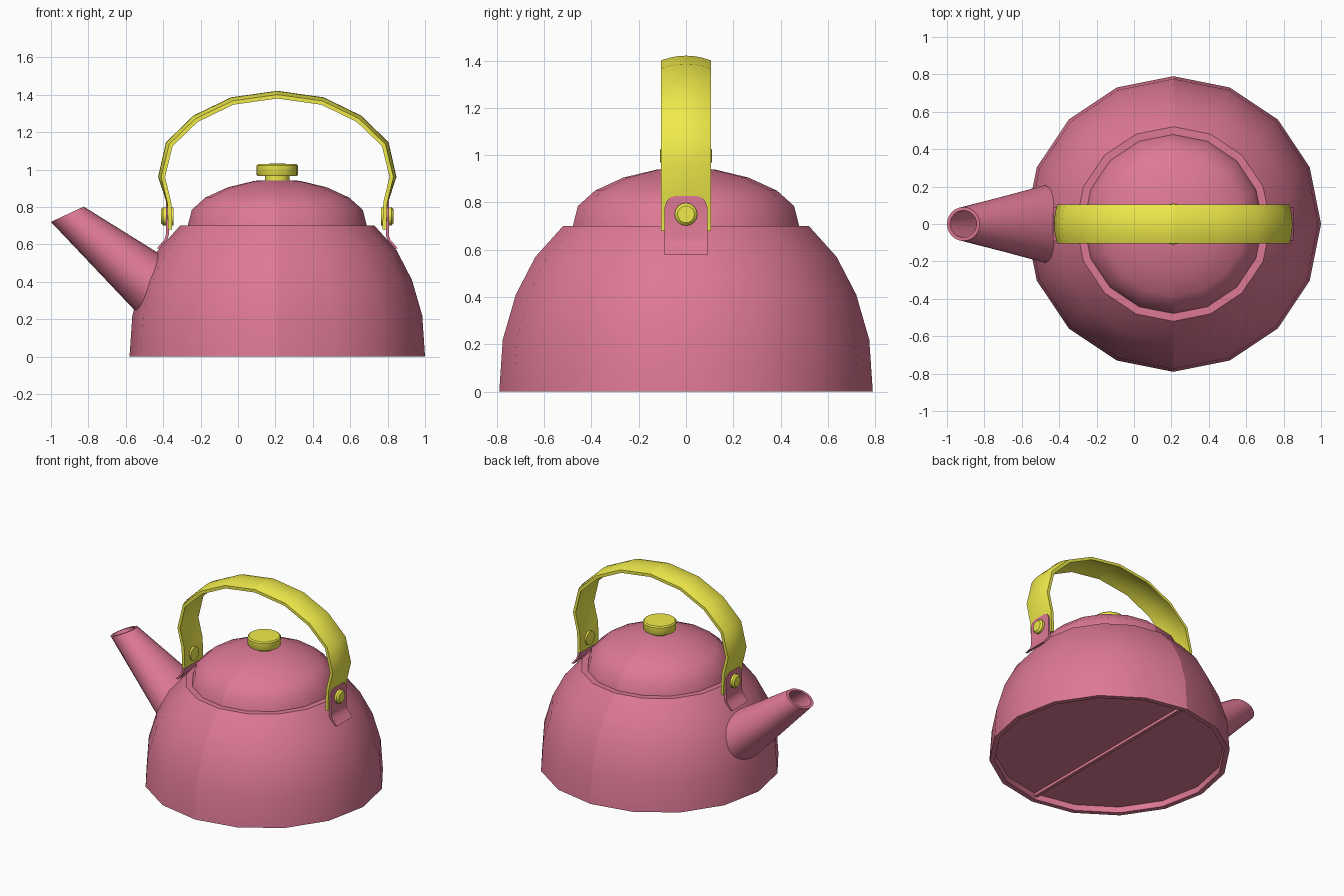
import bpy, bmesh, math
from mathutils import Vector

if "Cube" in bpy.data.objects:
    bpy.data.objects.remove(bpy.data.objects["Cube"])

CX = 0.21  # axis of the pot; the spout pulls the model off centre


def material(name, rgb):
    m = bpy.data.materials.new(name)
    m.diffuse_color = (*rgb, 1)
    m.use_nodes = True
    m.node_tree.nodes["Principled BSDF"].inputs["Base Color"].default_value = m.diffuse_color
    return m


PINK = material("pink_enamel", (0.73, 0.19, 0.30))
YELLOW = material("yellow_plastic", (0.87, 0.83, 0.07))


def loft(name, rings, mat, loop=True, caps=True, mirror=True, angle=40):
    """Skin a list of rings; the pot axis is the object's origin."""
    bm = bmesh.new()
    rows = [[bm.verts.new(p) for p in ring] for ring in rings]
    n = len(rows[0])
    for a, b in zip(rows, rows[1:]):
        for i in range(n if loop else n - 1):
            j = (i + 1) % n
            bm.faces.new((a[i], a[j], b[j], b[i]))
    if caps:
        bm.faces.new(rows[0])
        bm.faces.new(rows[-1])
    bmesh.ops.remove_doubles(bm, verts=bm.verts, dist=1e-5)
    bmesh.ops.recalc_face_normals(bm, faces=bm.faces)
    me = bpy.data.meshes.new(name)
    bm.to_mesh(me)
    bm.free()
    me.materials.append(mat)
    ob = bpy.data.objects.new(name, me)
    ob.location.x = CX
    bpy.context.collection.objects.link(ob)
    bpy.ops.object.select_all(action='DESELECT')
    ob.select_set(True)
    bpy.context.view_layer.objects.active = ob
    bpy.ops.object.shade_smooth_by_angle(angle=math.radians(angle))
    if mirror:
        ob.modifiers.new("mirror", 'MIRROR').use_mirror_merge = False
    return ob


def half_lathe(name, profile, mat, segs=8):
    """Half a turned shape, mirrored so the halves meet in a visible seam."""
    rings = []
    for r, z in profile:
        angs = [-math.pi / 2 + math.pi * k / segs for k in range(segs + 1)]
        rings.append([(r * math.cos(a), r * math.sin(a), z) for a in angs])
    ob = loft(name, rings, mat, loop=False, caps=False)
    # half profiles that are open get their normals from the profile order
    bm = bmesh.new()
    bm.from_mesh(ob.data)
    top = max(bm.faces, key=lambda f: f.calc_center_median().z)
    if top.normal.z < 0:
        bmesh.ops.reverse_faces(bm, faces=bm.faces)
    bm.to_mesh(ob.data)
    bm.free()
    return ob


# Body with a recessed base, ending in the narrow ledge around the lid
half_lathe("body", [(0, 0.04), (0.75, 0.04), (0.755, 0), (0.79, 0), (0.775, 0.22),
                    (0.72, 0.41), (0.637, 0.57), (0.52, 0.70), (0.45, 0.70)], PINK)
# Rib across the base
loft("base_rib", [[(0, y, 0.02), (0.012, y, 0.02), (0.012, y, 0.045), (0, y, 0.045)]
                  for y in (-0.755, 0.755)], PINK)
# Lid
half_lathe("lid", [(0.48, 0.695), (0.457, 0.785), (0.385, 0.85), (0.265, 0.905),
                   (0.12, 0.94), (0, 0.945)], PINK)
# Knob
half_lathe("knob", [(0.065, 0.93), (0.065, 0.965), (0.105, 0.965), (0.11, 0.972),
                    (0.11, 1.022), (0.102, 1.03), (0, 1.032)], YELLOW)

# Handle: a curved strip following half an arch; it flattens at the ends
path = [Vector(p) for p in ((0, 1.38), (0.235, 1.347), (0.425, 1.255), (0.56, 1.125),
                            (0.60, 0.96), (0.567, 0.825), (0.562, 0.68))]
bulge = [0.02, 0.02, 0.02, 0.02, 0.016, 0.004, 0]
rings = []
for i, p in enumerate(path):
    a, b = path[max(i - 1, 0)], path[min(i + 1, len(path) - 1)]
    t = (b - a).normalized()
    nrm = Vector((-t.y, t.x)) if i else Vector((0, 1))
    inner, outer = [], []
    for k in range(-3, 4):
        q = p + nrm * bulge[i] * (1 - (k / 3) ** 2)
        o = q + nrm * 0.021
        inner.append((q.x, 0.105 * k / 3, q.y))
        outer.append((o.x, 0.105 * k / 3, o.y))
    rings.append(inner + outer[::-1])
loft("handle", rings, YELLOW)

# Lugs: plates with rounded tops and a foot bent onto the body
rows = [(0.578, 0.628, 0.09), (0.60, 0.61, 0.09), (0.625, 0.588, 0.09), (0.65, 0.58, 0.09),
        (0.78, 0.58, 0.09), (0.803, 0.58, 0.083), (0.82, 0.58, 0.068), (0.828, 0.58, 0.045)]
loft("handle_lugs", [[(u, -w, z), (u + 0.016, -w, z), (u + 0.016, w, z), (u, w, z)]
                     for z, u, w in rows], PINK)

# Rivets
loft("rivets", [[(u, r * math.cos(k * math.pi / 8), 0.75 + r * math.sin(k * math.pi / 8))
                 for k in range(16)]
                for u, r in ((0.555, 0.048), (0.611, 0.048), (0.622, 0.036))], YELLOW)


# Spout: tapered tube from a base ring (t=0) to a slanted mouth (t=1)
def spout_ring(t, wall=0.0):
    def mix(a, b):
        return a + (b - a) * t
    low = Vector((mix(-0.55, -1.0), 0, mix(0.245, 0.72)))
    high = Vector((mix(-0.42, -0.825), 0, mix(0.55, 0.802)))
    c, h = (low + high) / 2, (high - low) / 2
    w = mix(0.205, 0.09) - wall
    h *= (h.length - wall) / h.length
    return [(c.x + h.x * math.cos(a) - CX, w * math.sin(a), c.z + h.z * math.cos(a))
            for a in (k * math.pi / 12 for k in range(24))]


loft("spout", [spout_ring(-0.2), spout_ring(0), spout_ring(0.5), spout_ring(1),
               spout_ring(1, 0.018), spout_ring(0.5, 0.018), spout_ring(0, 0.018)],
     PINK, mirror=False)
